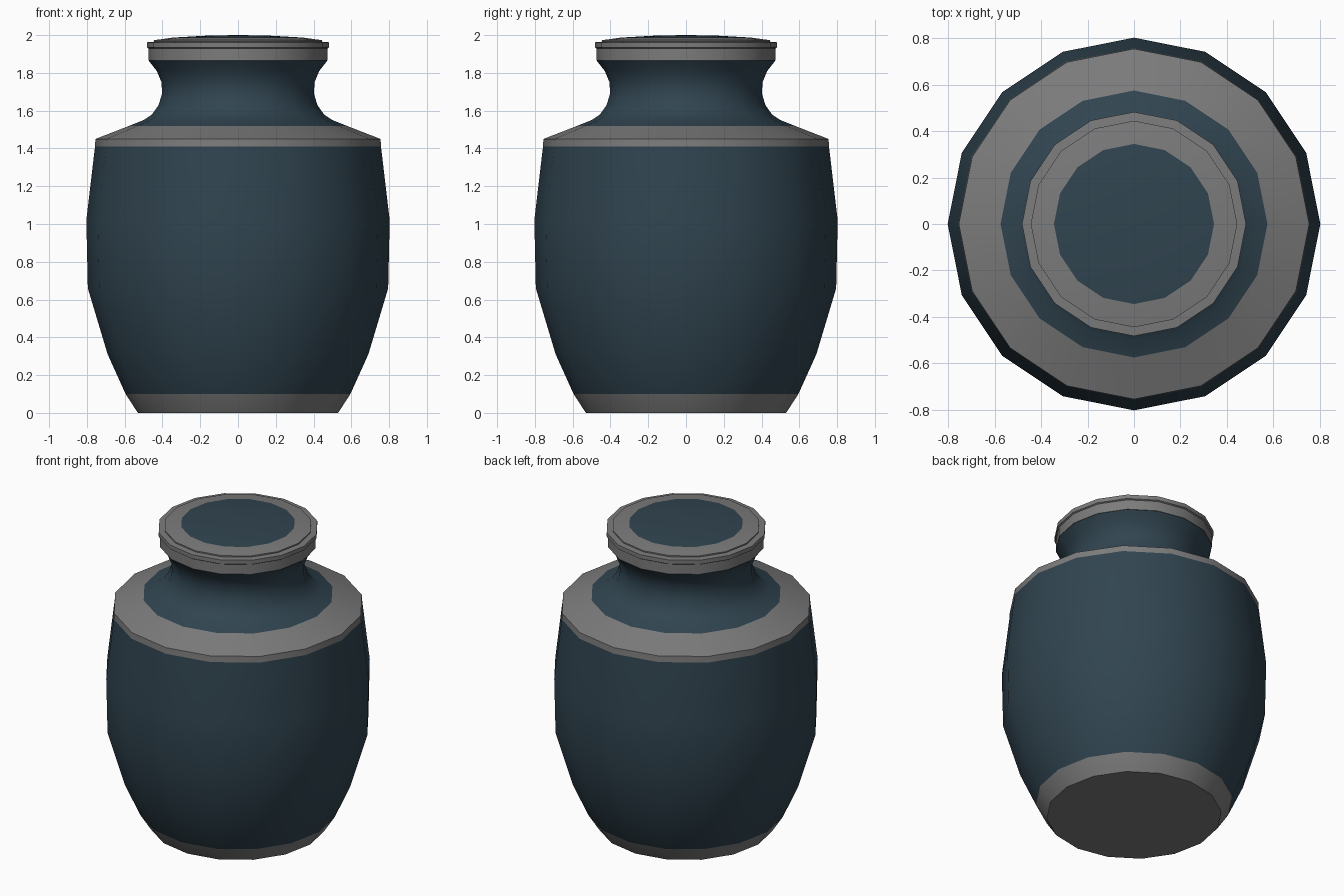
import bpy, bmesh
from math import cos, sin, pi, radians

if "Cube" in bpy.data.objects:
    bpy.data.objects.remove(bpy.data.objects["Cube"])

SIDES = 16


def make_mat(name, rgb):
    m = bpy.data.materials.new(name)
    m.diffuse_color = (*rgb, 1)
    m.use_nodes = True
    m.node_tree.nodes["Principled BSDF"].inputs["Base Color"].default_value = m.diffuse_color
    return m


BLUE = make_mat("dark_blue", (0.03, 0.058, 0.08))
GREY = make_mat("grey", (0.2, 0.2, 0.2))


def lathe(name, profile):
    """Turn (radius, z, material of the band above) round z; radius 0 makes a pole."""
    bm = bmesh.new()
    rings = []
    for r, z, _ in profile:
        n = SIDES if r > 0 else 1
        rings.append([bm.verts.new((r * cos(2 * pi * i / SIDES), r * sin(2 * pi * i / SIDES), z))
                      for i in range(n)])
    for a, b, (_, _, mat) in zip(rings, rings[1:], profile):
        for i in range(SIDES):
            j = (i + 1) % SIDES
            quad = [a[i % len(a)], a[j % len(a)], b[j % len(b)], b[i % len(b)]]
            face = bm.faces.new(list(dict.fromkeys(quad)))
            face.material_index = mat
    bmesh.ops.recalc_face_normals(bm, faces=bm.faces)
    me = bpy.data.meshes.new(name)
    bm.to_mesh(me)
    bm.free()
    me.materials.append(BLUE)
    me.materials.append(GREY)
    ob = bpy.data.objects.new(name, me)
    bpy.context.collection.objects.link(ob)
    bpy.ops.object.select_all(action='DESELECT')
    ob.select_set(True)
    bpy.context.view_layer.objects.active = ob
    bpy.ops.object.shade_smooth_by_angle(angle=radians(30))


# Urn: foot band, belly, shoulder band, waisted neck
lathe("urn_body", [
    (0, 0, 1), (0.53, 0, 1), (0.595, 0.1, 0), (0.69, 0.31, 0), (0.795, 0.66, 0),
    (0.803, 1.02, 0), (0.757, 1.41, 1), (0.755, 1.45, 1), (0.575, 1.52, 0),
    (0.50, 1.55, 0), (0.455, 1.58, 0), (0.42, 1.63, 0), (0.402, 1.69, 0),
    (0.405, 1.75, 0), (0.43, 1.81, 0), (0.473, 1.865, 0)])

# Lid: straight collar, lip, shallow dome with dark centre
lathe("lid", [
    (0, 1.865, 1), (0.475, 1.865, 1), (0.475, 1.93, 1), (0.483, 1.935, 1),
    (0.483, 1.962, 1), (0.445, 1.965, 1), (0.445, 1.973, 1), (0.345, 1.987, 0),
    (0.15, 1.998, 0), (0, 2.0, 0)])
